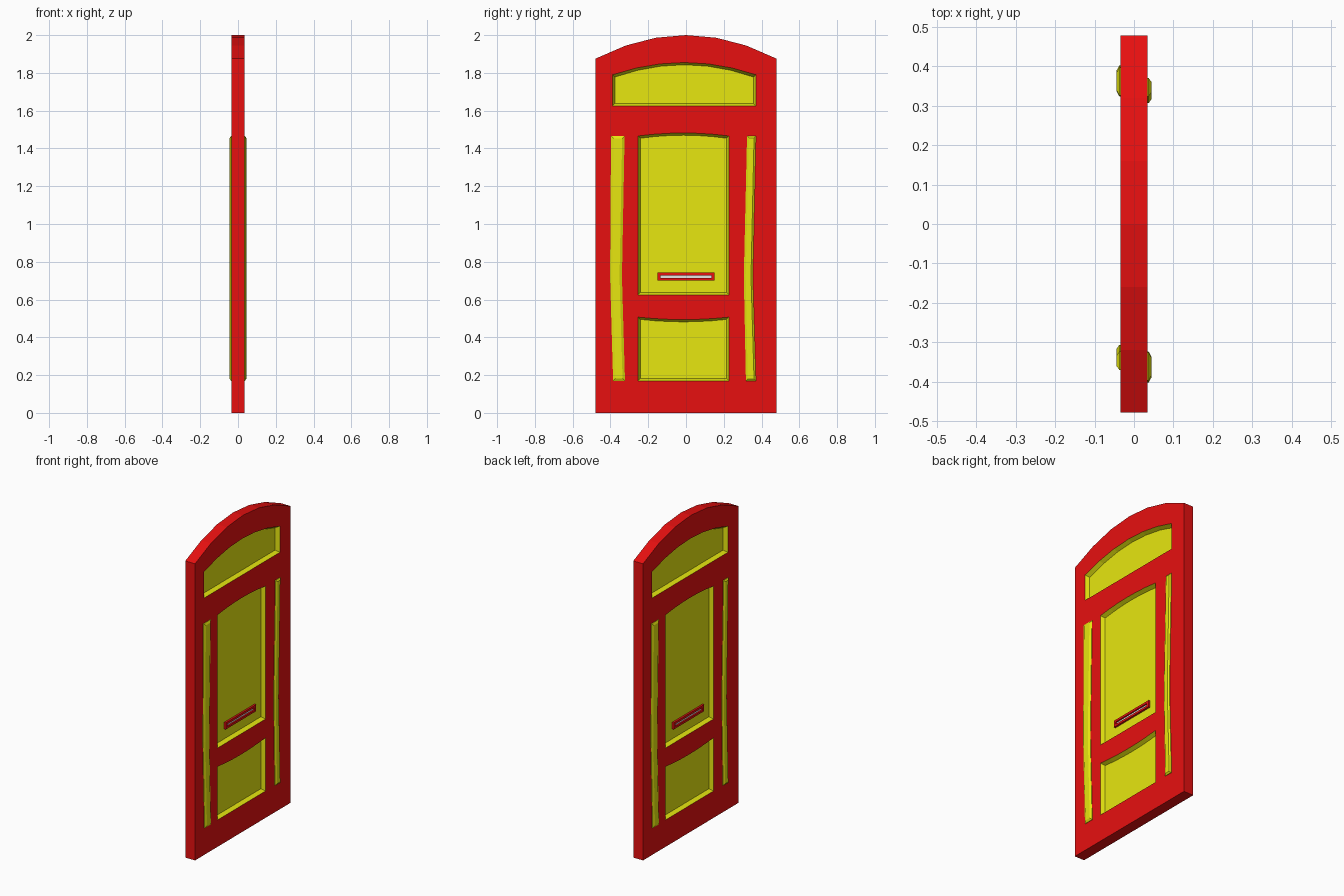
import bpy, bmesh, math
from mathutils import Matrix

cube = bpy.data.objects.get("Cube")
if cube:
    bpy.data.objects.remove(cube)

HALF = 0.034      # half the door thickness
DEPTH = 0.025     # panel recess
SEGS = 6          # segments per arch


def material(name, rgb):
    m = bpy.data.materials.new(name)
    m.use_nodes = True
    m.diffuse_color = (*rgb, 1)
    m.node_tree.nodes["Principled BSDF"].inputs["Base Color"].default_value = (*rgb, 1)
    return m


RED = material("red paint", (0.8, 0.005, 0.005))
YELLOW = material("yellow paint", (0.8, 0.8, 0.005))
SILVER = material("pale metal", (0.8, 0.8, 0.8))


def finish(name, bm, mats):
    bmesh.ops.remove_doubles(bm, verts=bm.verts, dist=1e-5)
    bmesh.ops.recalc_face_normals(bm, faces=bm.faces)
    mesh = bpy.data.meshes.new(name)
    bm.to_mesh(mesh)
    bm.free()
    for m in mats:
        mesh.materials.append(m)
    ob = bpy.data.objects.new(name, mesh)
    bpy.context.collection.objects.link(ob)
    return ob


def arched(y0, y1, z0, z1, rise):
    """Rectangle in y, z whose top edge bows by rise."""
    pts = [(y0, z0), (y1, z0)]
    for i in range(SEGS + 1):
        t = 1 - i / SEGS
        pts.append((y0 + (y1 - y0) * t, z1 + rise * (1 - (2 * t - 1) ** 2)))
    return pts


def ring(bm, pts, x):
    return [bm.verts.new((x, y, z)) for y, z in pts]


def bridge(bm, a, b, mat=0):
    for i in range(len(a)):
        j = (i + 1) % len(a)
        bm.faces.new((a[i], a[j], b[j], b[i])).material_index = mat


def loop_edges(bm, verts):
    return [bm.edges.new((verts[i - 1], verts[i])) for i in range(len(verts))]


def half_turn(bm, geom):
    """Repeat geometry on the other face of the door."""
    dup = bmesh.ops.duplicate(bm, geom=geom)["geom"]
    verts = [g for g in dup if isinstance(g, bmesh.types.BMVert)]
    bmesh.ops.rotate(bm, verts=verts, cent=(0, 0, 0),
                     matrix=Matrix.Rotation(math.pi, 3, 'Z'))


def all_geom(bm):
    return bm.verts[:] + bm.edges[:] + bm.faces[:]


# Door slab with arched top and recessed panels on both faces
outline = arched(-0.478, 0.478, 0, 1.876, 0.124)
panels = [(-0.389, 0.37, 1.625, 1.79, 0.065),     # transom
          (-0.254, 0.227, 0.625, 1.466, 0.016),   # main panel
          (-0.254, 0.227, 0.17, 0.507, -0.013)]   # lower panel
bm = bmesh.new()
rim = ring(bm, outline, HALF)
edges = loop_edges(bm, rim)
openings = []
for p in panels:
    hole = ring(bm, arched(*p), HALF)
    edges += loop_edges(bm, hole)
    openings.append((hole, p))
bmesh.ops.triangle_fill(bm, edges=edges, use_beauty=True, use_dissolve=False)
for hole, (y0, y1, z0, z1, rise) in openings:
    inset = 0.012
    floor = ring(bm, arched(y0 + inset, y1 - inset, z0 + inset, z1 - inset, rise),
                 HALF - DEPTH)
    bridge(bm, hole, floor, 1)
    bm.faces.new(floor).material_index = 1
half_turn(bm, all_geom(bm))
bridge(bm, ring(bm, outline, HALF), ring(bm, outline, -HALF))
finish("door", bm, [RED, YELLOW])


# Raised, gently bowed side mouldings with chamfered edges
def moulding(name, left, right, chamfer):
    """left and right hold the y of each edge at bottom, middle and top."""
    levels = (0.17, 0.72, 1.466)

    def bowed(c):
        up = [(y - c, z) for y, z in zip(right, levels)]
        down = [(y + c, z) for y, z in zip(left, levels)][::-1]
        pts = up + down
        return [(y, min(max(z, levels[0] + c), levels[2] - c)) for y, z in pts]

    bm = bmesh.new()
    foot = ring(bm, bowed(0), HALF - 0.01)
    shoulder = ring(bm, bowed(0), HALF + 0.003)
    top = ring(bm, bowed(chamfer), HALF + 0.01)
    bridge(bm, foot, shoulder)
    bridge(bm, shoulder, top)
    bm.faces.new(top)
    bm.faces.new(foot)
    half_turn(bm, all_geom(bm))
    finish(name, bm, [YELLOW])


moulding("wide_side_moulding", (-0.386, -0.402, -0.397), (-0.323, -0.339, -0.325), 0.013)
moulding("narrow_side_moulding", (0.317, 0.306, 0.323), (0.37, 0.354, 0.37), 0.01)


# Letter slot: a bevelled red surround and a pale flap, on both faces
def rect(y, z0, z1):
    return [(-y, z0), (y, z0), (y, z1), (-y, z1)]


base = HALF - DEPTH
bm = bmesh.new()
back = ring(bm, rect(0.152, 0.70, 0.742), base - 0.002)
outer = ring(bm, rect(0.152, 0.70, 0.742), base + 0.012)
inner = ring(bm, rect(0.135, 0.713, 0.728), base + 0.012)
deep = ring(bm, rect(0.135, 0.713, 0.728), base + 0.002)
for a, b in ((back, outer), (outer, inner), (inner, deep)):
    bridge(bm, a, b)
half_turn(bm, all_geom(bm))
finish("letter_slot_frame", bm, [RED])

bm = bmesh.new()
plate = ring(bm, rect(0.135, 0.713, 0.728), base + 0.003)
rear = ring(bm, rect(0.135, 0.713, 0.728), base - 0.002)
bridge(bm, plate, rear)
bm.faces.new(plate)
bm.faces.new(rear)
half_turn(bm, all_geom(bm))
finish("letter_slot_flap", bm, [SILVER])
